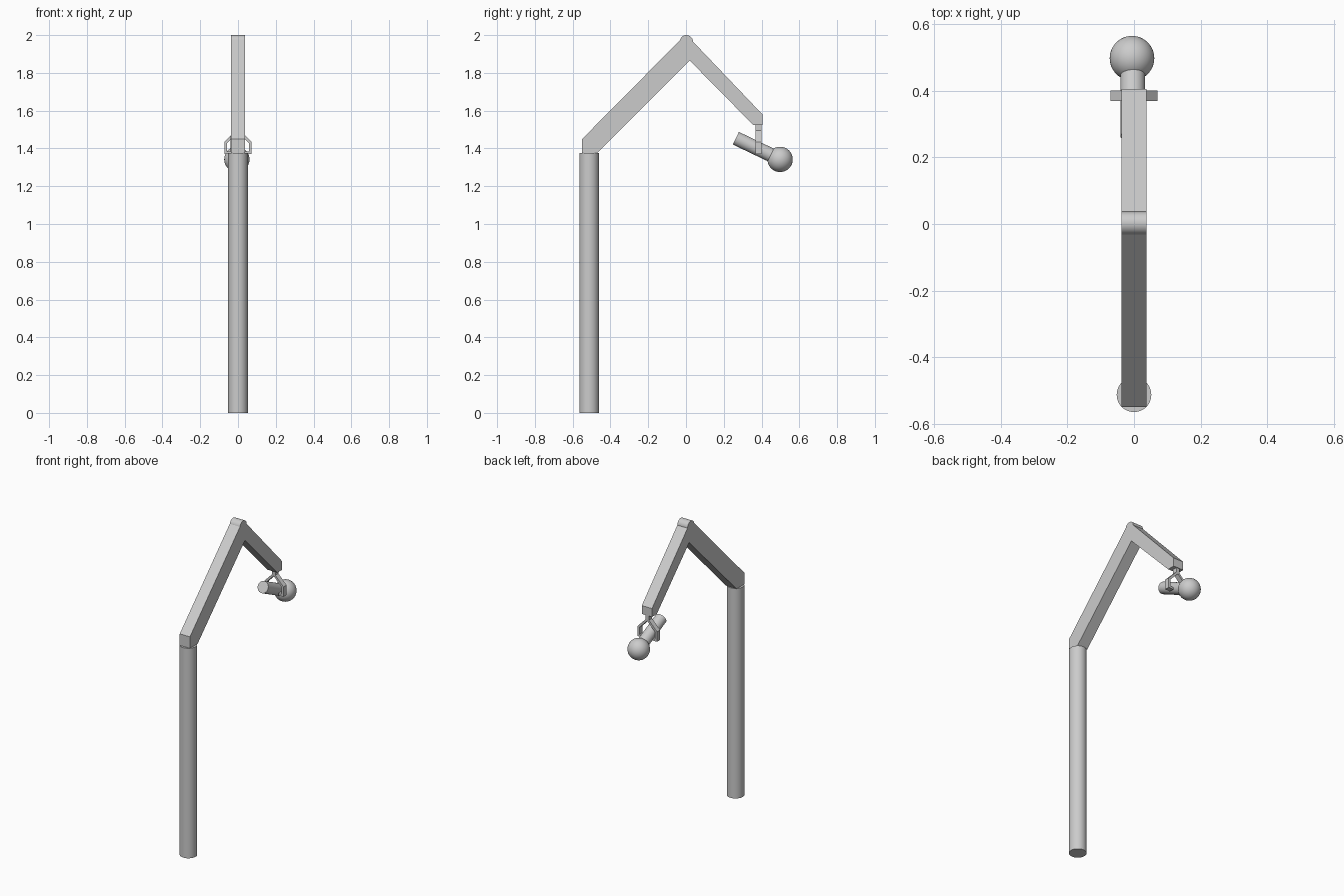
import bpy, bmesh, math
from mathutils import Vector

if "Cube" in bpy.data.objects:
    bpy.data.objects.remove(bpy.data.objects["Cube"])

GREY = (0.6, 0.6, 0.6, 1)
metal = bpy.data.materials.new("grey metal")
metal.use_nodes = True
metal.diffuse_color = GREY
metal.node_tree.nodes["Principled BSDF"].inputs["Base Color"].default_value = GREY


def finish(obj, name, smooth=False):
    obj.name = name
    obj.data.materials.append(metal)
    if smooth:
        bpy.ops.object.select_all(action='DESELECT')
        obj.select_set(True)
        bpy.context.view_layer.objects.active = obj
        bpy.ops.object.shade_smooth_by_angle(angle=math.radians(35))
    return obj


def rod(name, start, end, radius):
    """Cylinder between two points."""
    a, b = Vector(start), Vector(end)
    bpy.ops.mesh.primitive_cylinder_add(vertices=48, radius=radius, depth=(b - a).length,
                                        location=(a + b) / 2)
    obj = bpy.context.object
    obj.rotation_euler = (b - a).to_track_quat('Z', 'Y').to_euler()
    return finish(obj, name, True)


def extrude(name, points, offset):
    """Flat outline pushed out along an offset."""
    bm = bmesh.new()
    face = bm.faces.new([bm.verts.new(p) for p in points])
    moved = bmesh.ops.extrude_face_region(bm, geom=[face])["geom"]
    bmesh.ops.translate(bm, vec=offset, verts=[v for v in moved if isinstance(v, bmesh.types.BMVert)])
    bmesh.ops.recalc_face_normals(bm, faces=bm.faces)
    mesh = bpy.data.meshes.new(name)
    bm.to_mesh(mesh)
    bm.free()
    obj = bpy.data.objects.new(name, mesh)
    bpy.context.collection.objects.link(obj)
    return finish(obj, name)


# Upright post
rod("post", (0, -0.513, 0), (0, -0.513, 1.375), 0.052)

# Two angled arms meeting at the elbow
HALF = 0.037
arms = {
    "lower_arm": [(-0.55, 1.375), (-0.55, 1.45), (-0.03, 1.975), (0, 1.965), (0.02, 1.865), (-0.47, 1.375)],
    "upper_arm": [(0.02, 1.865), (0, 1.965), (0.03, 1.973), (0.405, 1.58), (0.405, 1.525), (0.355, 1.525)],
}
for name, outline in arms.items():
    extrude(name, [(-HALF, y, z) for y, z in outline], (2 * HALF, 0, 0))
rod("elbow_pin", (-HALF, 0.002, 1.965), (HALF, 0.002, 1.965), 0.035)

# Fork that holds the lamp: short stem and two mirrored prongs
FORK_Y, FORK_DEPTH = 0.369, (0, 0.032, 0)
extrude("fork_stem", [(x, FORK_Y, z) for x, z in
        [(-0.012, 1.525), (0.012, 1.525), (0.012, 1.49), (-0.012, 1.49)]], FORK_DEPTH)
prong = [(0, 1.508), (0.071, 1.435), (0.071, 1.37), (0.034, 1.37), (0.034, 1.383),
         (0.057, 1.383), (0.057, 1.429), (0, 1.488)]
for side, name in ((1, "fork_prong_left"), (-1, "fork_prong_right")):
    extrude(name, [(side * x, FORK_Y, z) for x, z in prong], FORK_DEPTH)

# Lamp: tilted tube with a round bulb
rod("lamp_tube", (-0.004, 0.264, 1.454), (-0.004, 0.49, 1.346), 0.037)
bpy.ops.mesh.primitive_uv_sphere_add(segments=48, ring_count=24, radius=0.067,
                                     location=(-0.006, 0.498, 1.342))
finish(bpy.context.object, "bulb", True)
